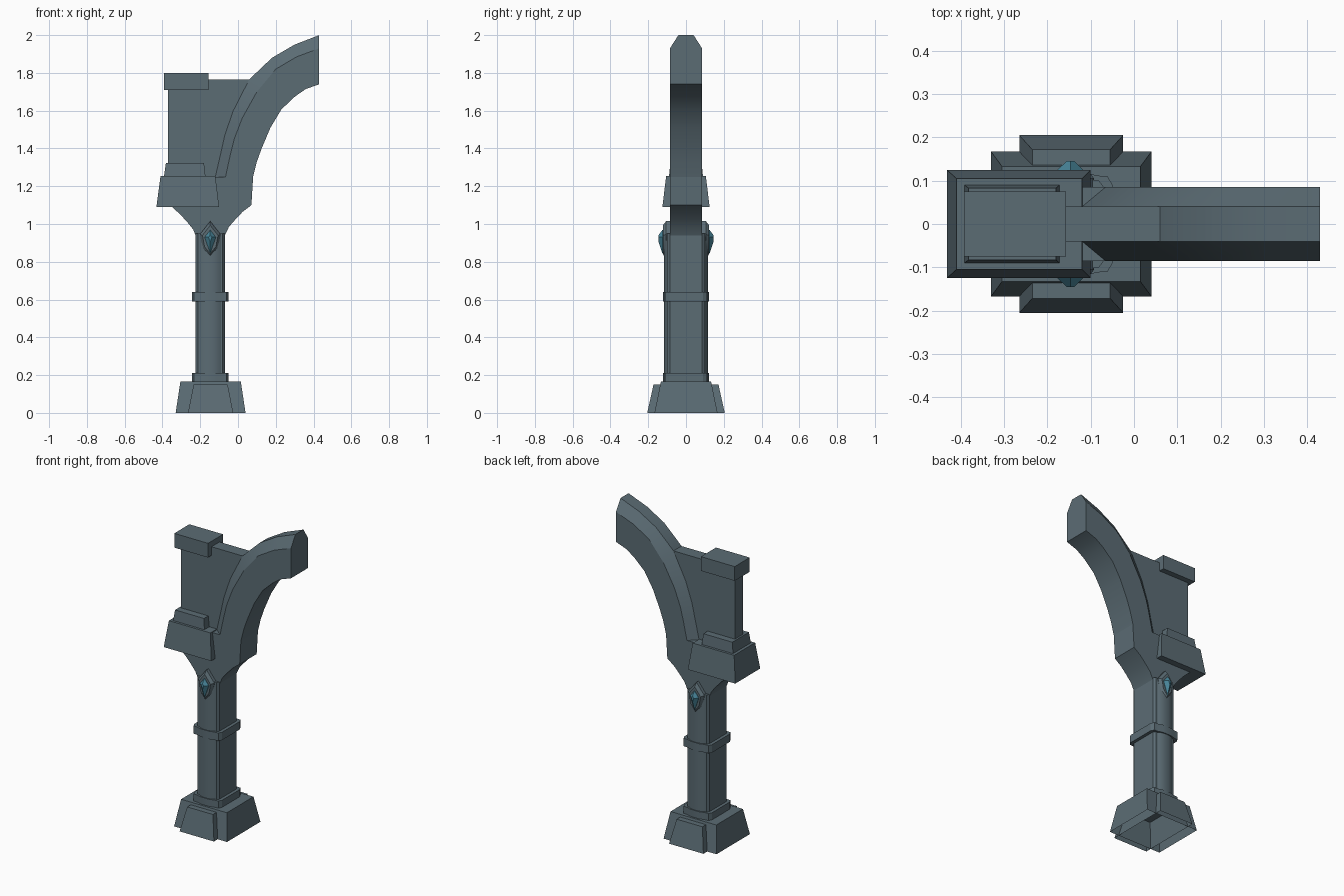
import bpy, bmesh

if "Cube" in bpy.data.objects:
    bpy.data.objects.remove(bpy.data.objects["Cube"])

CX = -0.147  # axis of the column


def material(name, rgb):
    m = bpy.data.materials.new(name)
    m.diffuse_color = (*rgb, 1)
    m.use_nodes = True
    m.node_tree.nodes["Principled BSDF"].inputs["Base Color"].default_value = m.diffuse_color
    return m


STONE = material("slate stone", (0.105, 0.150, 0.175))
GEM = material("teal crystal", (0.065, 0.235, 0.320))


def loft(name, sections, mat=STONE, cap_start=True):
    """Skin a list of equal-length closed sections and cap the ends."""
    bm = bmesh.new()
    rings = [[bm.verts.new(p) for p in s] for s in sections]
    n = len(rings[0])
    for a, b in zip(rings, rings[1:]):
        for i in range(n):
            j = (i + 1) % n
            bm.faces.new((a[i], a[j], b[j], b[i]))
    if cap_start:
        bm.faces.new(rings[0][::-1])
    top = bm.faces.new(rings[-1])
    bmesh.ops.recalc_face_normals(bm, faces=bm.faces[:])
    if not cap_start:
        # open shells: make sure the closed end looks away from the opening
        top.normal_update()
        c = sum((v.co for v in bm.verts), top.calc_center_median() * 0) / len(bm.verts)
        if top.normal.dot(top.calc_center_median() - c) < 0:
            bmesh.ops.reverse_faces(bm, faces=bm.faces[:])
    me = bpy.data.meshes.new(name)
    bm.to_mesh(me)
    bm.free()
    me.materials.append(mat)
    ob = bpy.data.objects.new(name, me)
    bpy.context.collection.objects.link(ob)
    return ob


def rect(x0, x1, y, z):
    return [(x0, -y, z), (x1, -y, z), (x1, y, z), (x0, y, z)]


def slab(name, pts, y):
    """Extrude an x-z outline through the thickness -y..y."""
    return loft(name, [[(x, s * y, z) for x, z in pts] for s in (-1, 1)])


def pillar(name, quarter, z0, z1):
    """Extrude a plan given as its front-right quarter."""
    fr = [(x, -y) for x, y in quarter]
    front = [(-x, y) for x, y in fr] + fr[::-1]
    plan = front + [(x, -y) for x, y in front[::-1]]
    return loft(name, [[(CX + x, y, z) for x, y in plan] for z in (z0, z1)])


# Flared foot, hollow underneath, with a wider panel through front and back
loft("foot", [rect(-0.33, 0.04, 0.167, 0), rect(-0.305, 0.015, 0.133, 0.165)],
     cap_start=False)
loft("foot_panel", [rect(-0.265, -0.025, 0.205, 0), rect(-0.235, -0.055, 0.172, 0.15)],
     cap_start=False)

# Column with rounded faces, and its two bands
pillar("column", [(0.0775, 0.085), (0.066, 0.1), (0.056, 0.1), (0.04, 0.11), (0.015, 0.116)],
       0.16, 0.95)
band = [(0.0975, 0.09), (0.086, 0.11), (0.06, 0.112), (0.03, 0.121)]
pillar("lower_band", band, 0.16, 0.21)
pillar("middle_band", band, 0.59, 0.64)

# Corbel spreading from the column to arch and block
slab("corbel", [(-0.2245, 0.94), (-0.237, 0.97), (-0.26, 1.0), (-0.305, 1.05), (-0.355, 1.095),
                (-0.355, 1.25), (0.08, 1.25), (0.071, 1.1), (0.025, 1.065), (-0.013, 1.025),
                (-0.048, 0.985), (-0.0695, 0.94)], 0.085)

# Half arch with chamfered outer edge
inner = [(.08, 1.25), (.1, 1.33), (.125, 1.4), (.172, 1.51), (.23, 1.607),
         (.303, 1.676), (.358, 1.714), (.43, 1.74)]
edge = [(-.066, 1.25), (-.04, 1.37), (-.02, 1.45), (.022, 1.56), (.1, 1.70),
        (.2, 1.82), (.31, 1.885), (.43, 1.93)]
ridge = [(-.12, 1.25), (-.09, 1.38), (-.07, 1.47), (-.025, 1.6), (.06, 1.766),
         (.18, 1.88), (.3, 1.95), (.43, 2.0)]
loft("arch", [[(i[0], -.085, i[1]), (e[0], -.085, e[1]), (r[0], -.04, r[1]),
               (r[0], .04, r[1]), (e[0], .085, e[1]), (i[0], .085, i[1])]
              for i, e, r in zip(inner, edge, ridge)])

# Wall behind the arch, its stepped block and its cap
slab("wall", [(-.37, 1.25), (-.37, 1.765), (.06, 1.765), (.02, 1.5), (0, 1.25)], 0.04)
loft("block", [rect(-0.432, -0.1, 0.125, 1.09), rect(-0.41, -0.12, 0.105, 1.255)])
loft("block_step", [rect(-0.392, -0.172, 0.09, 1.25), rect(-0.382, -0.18, 0.083, 1.322)])
loft("cap", [rect(-0.393, -0.157, 0.075, 1.71), rect(-0.393, -0.157, 0.075, 1.8)])

# Shield mount and crystal on front and back
shield = [(0, 1.015), (.055, .945), (.04, .865), (0, .815), (-.04, .865), (-.055, .945)]
crystal = [(0, .968), (.03, .93), (0, .845), (-.03, .93)]


def stud(name, outline, y0, y1, scale, zc, mat):
    for side, s in (("front", -1), ("back", 1)):
        loft(f"{side}_{name}",
             [[(CX + x * k, s * y, zc + (z - zc) * k) for x, z in outline]
              for y, k in ((0.07, 1), (y0, 1), (y1, scale))], mat)


stud("mount", shield, 0.105, 0.123, 0.75, 0.925, STONE)
stud("crystal", crystal, 0.125, 0.145, 0.3, 0.93, GEM)

# Smooth the curves, keep the corners sharp
for ob in bpy.context.collection.objects:
    ob.select_set(True)
    bpy.context.view_layer.objects.active = ob
bpy.ops.object.shade_smooth_by_angle(angle=0.5)
